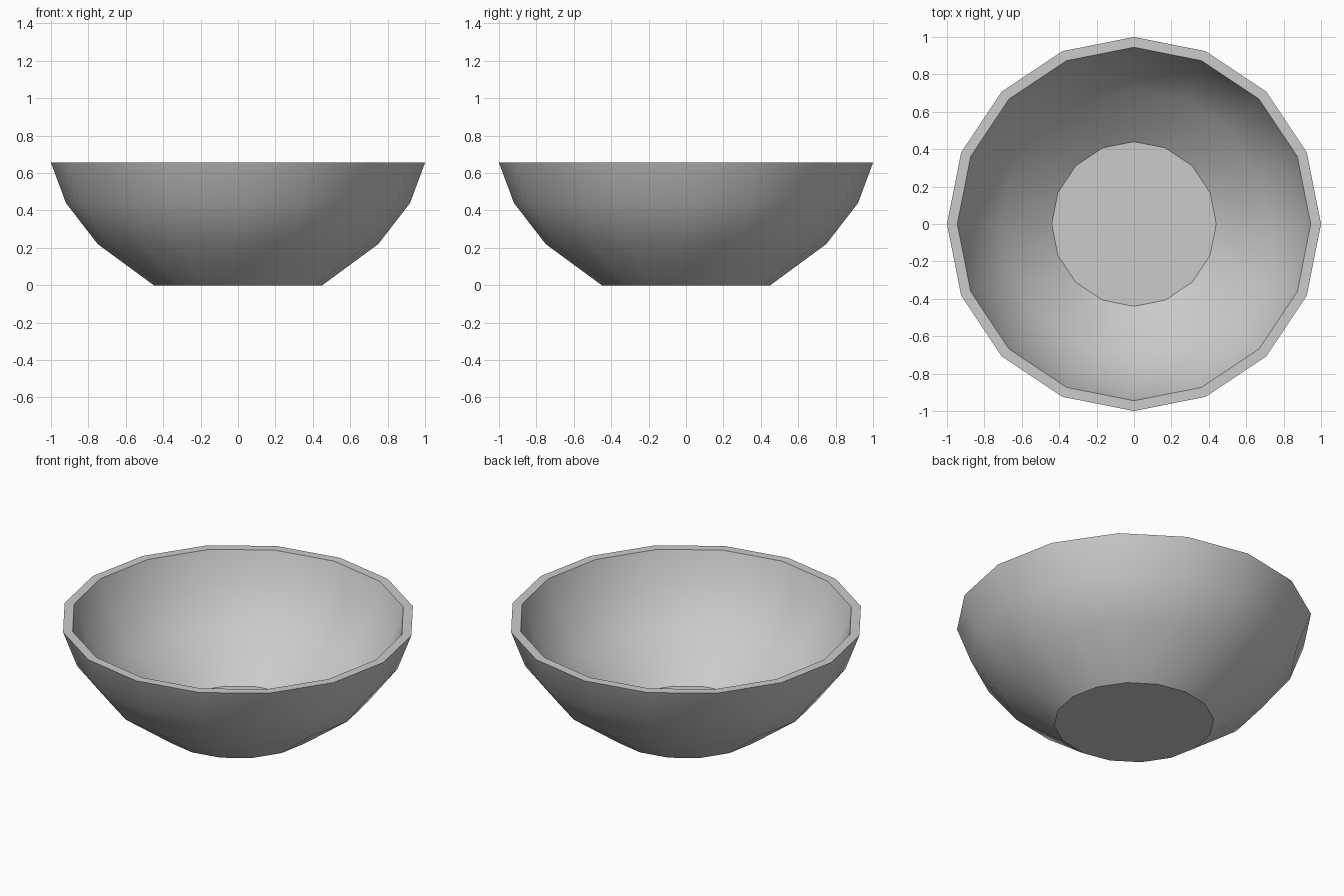
import bpy
import bmesh
from math import radians
from mathutils import Matrix, Vector

cube = bpy.data.objects.get("Cube")
if cube:
    bpy.data.objects.remove(cube, do_unlink=True)

SIDES = 16

# One plain grey for the whole bowl
grey = bpy.data.materials.new("light_grey")
grey.use_nodes = True
colour = (0.6, 0.6, 0.6, 1)
grey.diffuse_color = colour
grey.node_tree.nodes["Principled BSDF"].inputs["Base Color"].default_value = colour

# Wall cross-section: up the outside, over the flat rim, down the inside
outer = [(0.45, 0), (0.75, 0.22), (0.92, 0.44), (1.0, 0.655)]
inner = [(0.945, 0.655), (0.88, 0.465), (0.715, 0.25), (0.44, 0.037)]

bm = bmesh.new()
rings = []
for radius, height in outer + inner:
    rings.append([
        bm.verts.new(Matrix.Rotation(radians(360 * i / SIDES), 3, "Z") @ Vector((radius, 0, height)))
        for i in range(SIDES)])

# Walls and rim
for low, high in zip(rings, rings[1:]):
    for i in range(SIDES):
        j = (i + 1) % SIDES
        bm.faces.new((low[i], low[j], high[j], high[i]))

# Underside and inside floor
bm.faces.new(rings[0][::-1])
bm.faces.new(rings[-1])
bmesh.ops.recalc_face_normals(bm, faces=bm.faces)

mesh = bpy.data.meshes.new("bowl")
bm.to_mesh(mesh)
bm.free()
mesh.materials.append(grey)
bowl = bpy.data.objects.new("bowl", mesh)
bpy.context.collection.objects.link(bowl)

# Smooth walls, crisp rim and floor edges
bpy.ops.object.select_all(action="DESELECT")
bowl.select_set(True)
bpy.context.view_layer.objects.active = bowl
bpy.ops.object.shade_smooth_by_angle(angle=radians(30))
